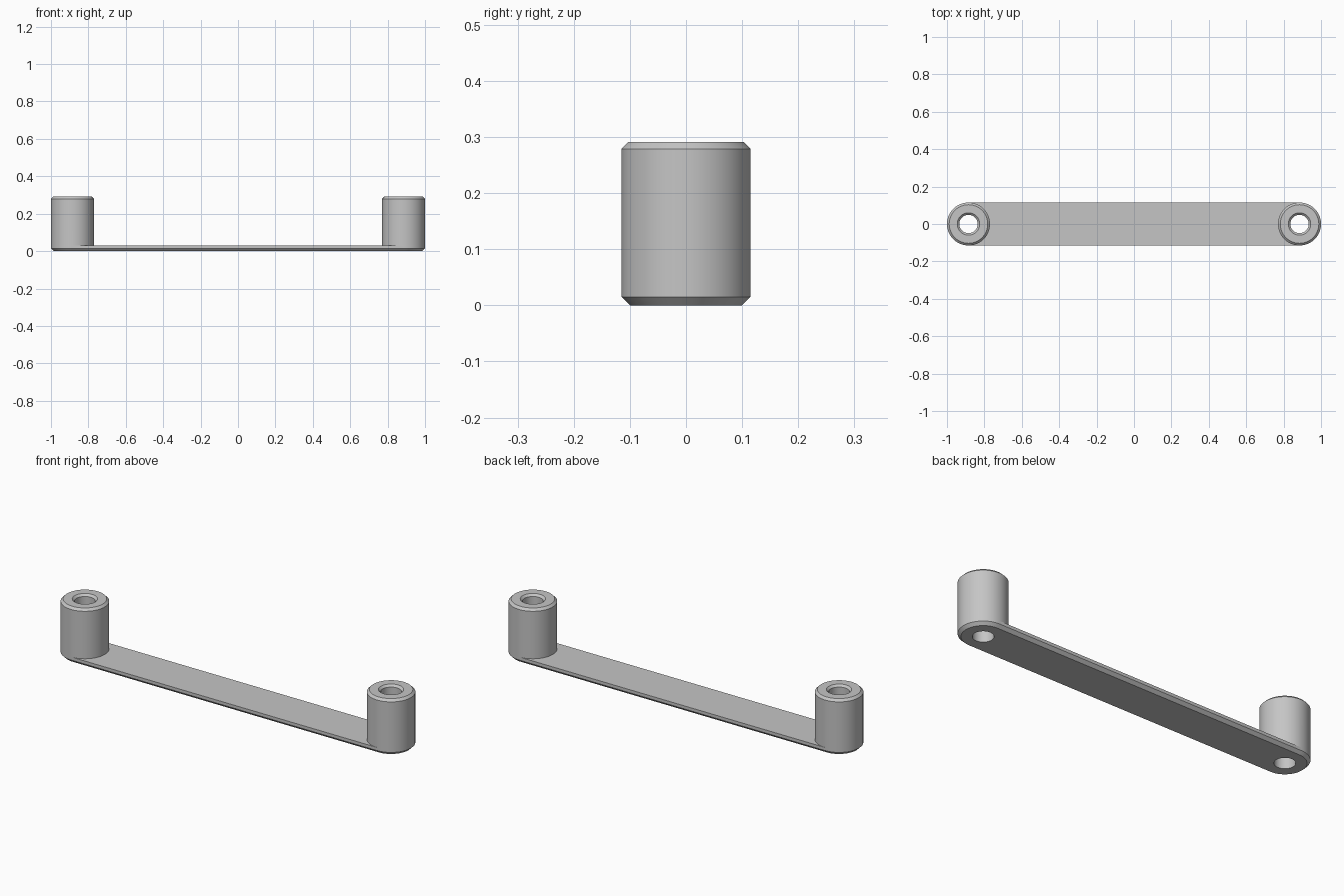
import bpy, bmesh, math

if "Cube" in bpy.data.objects:
    bpy.data.objects.remove(bpy.data.objects["Cube"], do_unlink=True)

SEGMENTS = 64
HALF = SEGMENTS // 2
CENTRE = 0.885          # post axis distance from the middle
RADIUS = 0.115

# Post section as (radius, height), from the bore's lower rim round to its upper wall
PROFILE = [(0.049, 0), (0.1, 0), (RADIUS, 0.015), (RADIUS, 0.031),
           (RADIUS, 0.279), (0.103, 0.291), (0.06, 0.291), (0.049, 0.28)]
BOTTOM, CHAMFER, TOP = 1, 2, 3      # rings that join the flat bar

grey = bpy.data.materials.new("plain grey")
grey.use_nodes = True
colour = (0.56, 0.56, 0.56, 1)
grey.diffuse_color = colour
grey.node_tree.nodes["Principled BSDF"].inputs["Base Color"].default_value = colour

bm = bmesh.new()


def add_post(side):
    """Hollow round post; the bar replaces the lower edge of its inner half."""
    rings = []
    for r, z in PROFILE:
        ring = []
        for i in range(SEGMENTS):
            a = math.tau * i / SEGMENTS - math.pi / 2
            ring.append(bm.verts.new((side * (CENTRE + r * math.cos(a)), r * math.sin(a), z)))
        rings.append(ring)
    for level, low in enumerate(rings):
        high = rings[(level + 1) % len(rings)]
        count = HALF if level in (BOTTOM, CHAMFER) else SEGMENTS
        for i in range(count):
            j = (i + 1) % SEGMENTS
            bm.faces.new((low[i], low[j], high[j], high[i]))
    return rings


def inner_arc(ring):
    return ring[HALF:] + ring[:1]


left, right = add_post(1), add_post(-1)

# Bar: flat underside and top between the two posts
for level in (BOTTOM, TOP):
    bm.faces.new(inner_arc(left[level]) + inner_arc(right[level])[::-1])

# Bar: chamfered lower edges and upright sides
for i in (0, HALF):
    for level in (BOTTOM, CHAMFER):
        bm.faces.new((left[level][i], right[level][i],
                      right[level + 1][i], left[level + 1][i]))

# Remove ring points left unused inside the joint
bmesh.ops.delete(bm, geom=[v for v in bm.verts if not v.link_faces], context='VERTS')
bmesh.ops.recalc_face_normals(bm, faces=bm.faces)

mesh = bpy.data.meshes.new("bar_with_posts")
bm.to_mesh(mesh)
bm.free()
mesh.materials.append(grey)
bar = bpy.data.objects.new("bar_with_posts", mesh)
bpy.context.collection.objects.link(bar)

for other in bpy.context.selected_objects:
    other.select_set(False)
bar.select_set(True)
bpy.context.view_layer.objects.active = bar
bpy.ops.object.shade_smooth_by_angle(angle=math.radians(30))
